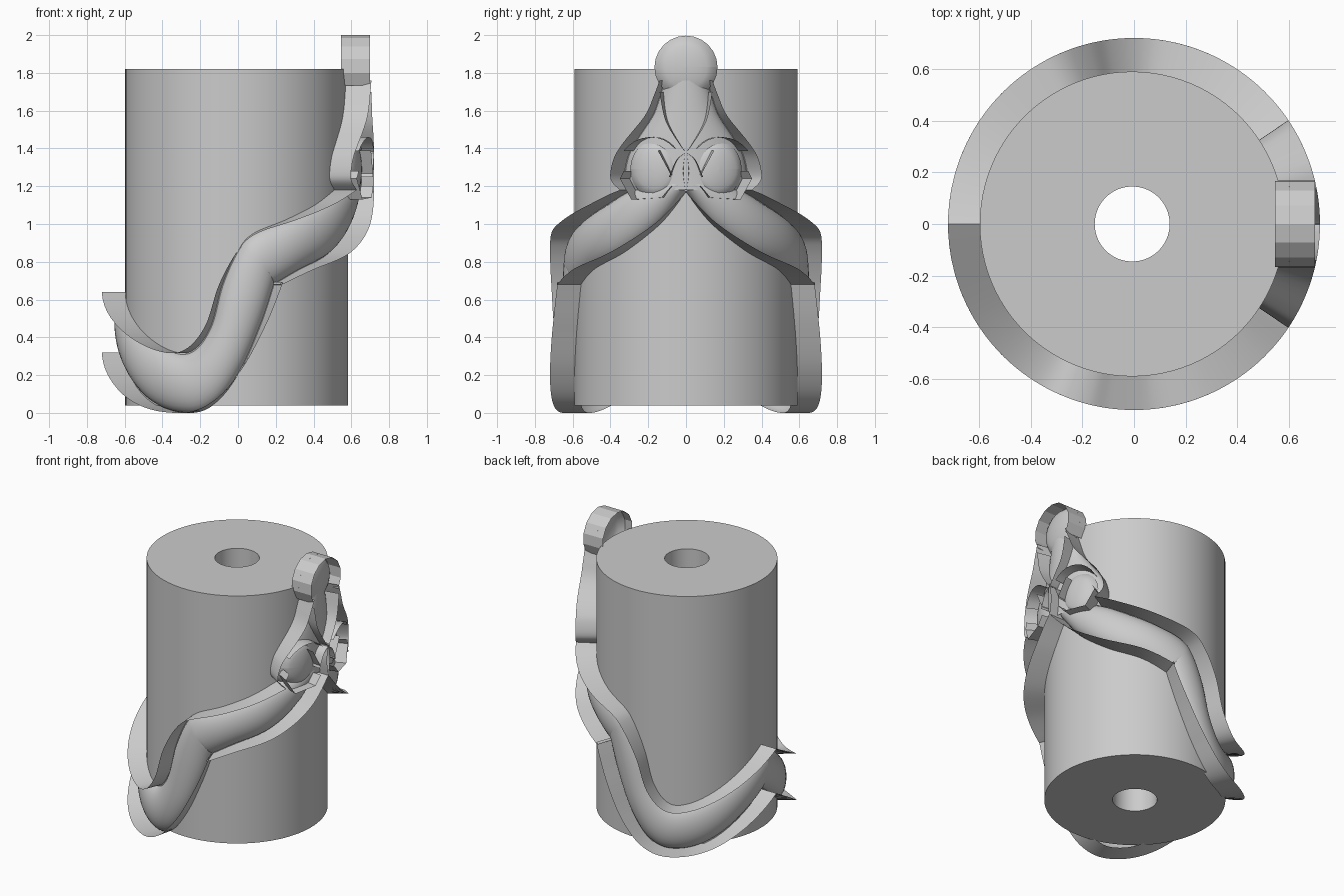
import bpy
import math
from mathutils import Vector

if "Cube" in bpy.data.objects:
    bpy.data.objects.remove(bpy.data.objects["Cube"], do_unlink=True)

BASE_RADIUS, RIM_RADIUS = 0.57, 0.72
SIDES = {"left": 1, "right": -1}

grey = bpy.data.materials.new("plain_grey")
grey.use_nodes = True
colour = (0.6, 0.6, 0.6, 1)
grey.diffuse_color = colour
grey.node_tree.nodes["Principled BSDF"].inputs["Base Color"].default_value = colour


def grid_object(name, rows, closed=False, sharp=40):
    """Skin a list of equally long point rows with quads."""
    count = len(rows[0])
    verts = [point for row in rows for point in row]
    faces = []
    for i in range(len(rows) if closed else len(rows) - 1):
        a, b = i * count, (i + 1) % len(rows) * count
        for j in range(count - 1):
            faces.append((a + j, b + j, b + j + 1, a + j + 1))
    mesh = bpy.data.meshes.new(name)
    mesh.from_pydata(verts, [], faces)
    mesh.materials.append(grey)
    mesh.shade_smooth()
    mesh.set_sharp_from_angle(angle=math.radians(sharp))
    obj = bpy.data.objects.new(name, mesh)
    bpy.context.collection.objects.link(obj)
    return obj


def smooth_path(points, steps=8):
    """Catmull-Rom path; a doubled point makes a kink."""
    pts = [Vector(p) for p in points]
    pts = [pts[0]] + pts + [pts[-1]]
    path = []
    for a, b, c, d in zip(pts, pts[1:], pts[2:], pts[3:]):
        for k in range(steps):
            t = k / steps
            path.append(b + (c - a) * t / 2
                        + (a * 2 - b * 5 + c * 4 - d) * t * t / 2
                        + (b * 3 - a - c * 3 + d) * t ** 3 / 2)
    return path + [pts[-1]]


def wrap(angle, z, radius, side=1):
    a = math.radians(angle) * side
    return (radius * math.cos(a), radius * math.sin(a), z)


def ribbon(name, path, side, inner=BASE_RADIUS):
    """Thin wall standing radially out of the drum."""
    grid_object(name, [[wrap(a, z, inner, side), wrap(a, z, RIM_RADIUS, side)]
                       for a, z in path])


def bulge(name, edge_a, edge_b, side, height, steps=14):
    """Rounded skin between two edges on the drum."""
    rows = []
    for p, q in zip(edge_a, edge_b):
        row = []
        for k in range(steps + 1):
            t = (1 - math.cos(math.pi * k / steps)) / 2
            at = p.lerp(q, t)
            swell = math.sqrt(max(0, 4 * t * (1 - t)))
            row.append(wrap(at.x, at.y, BASE_RADIUS + height * swell, side))
        rows.append(row)
    grid_object(name, rows, sharp=60)


def on_face(points):
    """Turn sideways distance into angle around the drum."""
    return [Vector((math.degrees(math.asin(y / RIM_RADIUS)), z)) for y, z in points]


def arc(cy, cz, radius, start, end, steps):
    angles = [math.radians(start + (end - start) * k / steps) for k in range(steps + 1)]
    return [(cy + radius * math.cos(a), cz + radius * math.sin(a)) for a in angles]


# Hollow drum
profile = [(0.145, 0.04), (0.59, 0.04), (0.59, 1.82), (0.145, 1.82), (0.145, 0.04)]
segments = 96
drum_rows = []
for i in range(segments):
    a = math.tau * i / segments
    drum_rows.append([(r * math.cos(a) - 0.007, r * math.sin(a), z) for r, z in profile])
grid_object("drum", drum_rows, closed=True)

# Edges of the wrapped arms, as angle and height
upper = smooth_path([(8, 1.25), (29, 1.18), (46, 1.10), (65, 1.02), (82, 0.95),
                     (90, 0.86), (98, 0.68), (104, 0.46), (113, 0.335),
                     (125, 0.325), (146, 0.42), (180, 0.64)])
lower = smooth_path([(0, 1.17), (13.5, 1.0), (34, 0.85), (56, 0.76), (71, 0.68),
                     (71, 0.68), (78, 0.47), (89, 0.22), (102, 0.05),
                     (118, 0.0), (143, 0.07), (180, 0.32)])

# Outline of the head, from neck to cheek
cheek = smooth_path(on_face([(0.14, 1.76), (0.17, 1.68), (0.22, 1.57), (0.34, 1.42),
                             (0.385, 1.34), (0.40, 1.24), (0.35, 1.18)]), 5)
seam = smooth_path(on_face([(0.14, 1.70), (0.11, 1.55), (0.04, 1.43),
                            (0, 1.38), (-0.05, 1.34), (-0.09, 1.25)]), 5)
centre = smooth_path([(0, 1.40), (1.3, 1.28), (0, 1.16)], 5)
eye_y, eye_z = 0.19, 1.29

for label, side in SIDES.items():
    # Arms
    bulge(label + "_arm", upper, lower, side, 0.085)
    ribbon(label + "_arm_upper_wall", upper[8:], side)
    ribbon(label + "_arm_lower_wall", lower, side)

    # Head walls
    ribbon(label + "_cheek_wall", cheek, side)
    ribbon(label + "_head_seam", seam, side, 0.62)
    ribbon(label + "_centre_wall", centre, side)

    # Eye walls and domed eye
    ribbon(label + "_brow_wall", on_face(arc(eye_y, eye_z, 0.17, 35, 140, 8)), side, 0.6)
    ribbon(label + "_eye_lower_wall", on_face([(0.08, 1.20), (0.13, 1.14), (0.29, 1.13),
                                               (0.35, 1.24), (0.33, 1.28)]), side, 0.6)
    ribbon(label + "_eye_inner_wall", on_face([(0.15, 1.39), (0.08, 1.26)]), side, 0.63)
    eye_rows = []
    for k in range(7):
        ring = on_face(arc(eye_y, eye_z, 0.15 * k / 6, 0, 360, 24))
        height = 0.625 + 0.045 * math.sqrt(1 - (k / 6) ** 2)
        eye_rows.append([wrap(a, z, height, side) for a, z in ring])
    grid_object(label + "_eye", eye_rows)

# Head skin between the cheeks
mirrored_cheek = [Vector((-p.x, p.y)) for p in cheek]
bulge("head", cheek, mirrored_cheek, 1, 0.085, 20)

# Round topknot: open band with a domed cap
band = arc(0, 1.83, 0.17, -35, 215, 10)
grid_object("topknot_band", [[(0.545, y, z), (0.70, y, z)] for y, z in band], sharp=20)
cap_rows = []
for k in range(7):
    depth = 0.60 + 0.06 * math.sqrt(1 - (k / 6) ** 2)
    cap_rows.append([(depth, y, z) for y, z in arc(0, 1.83, 0.167 * k / 6, 0, 360, 24)])
grid_object("topknot_cap", cap_rows)
